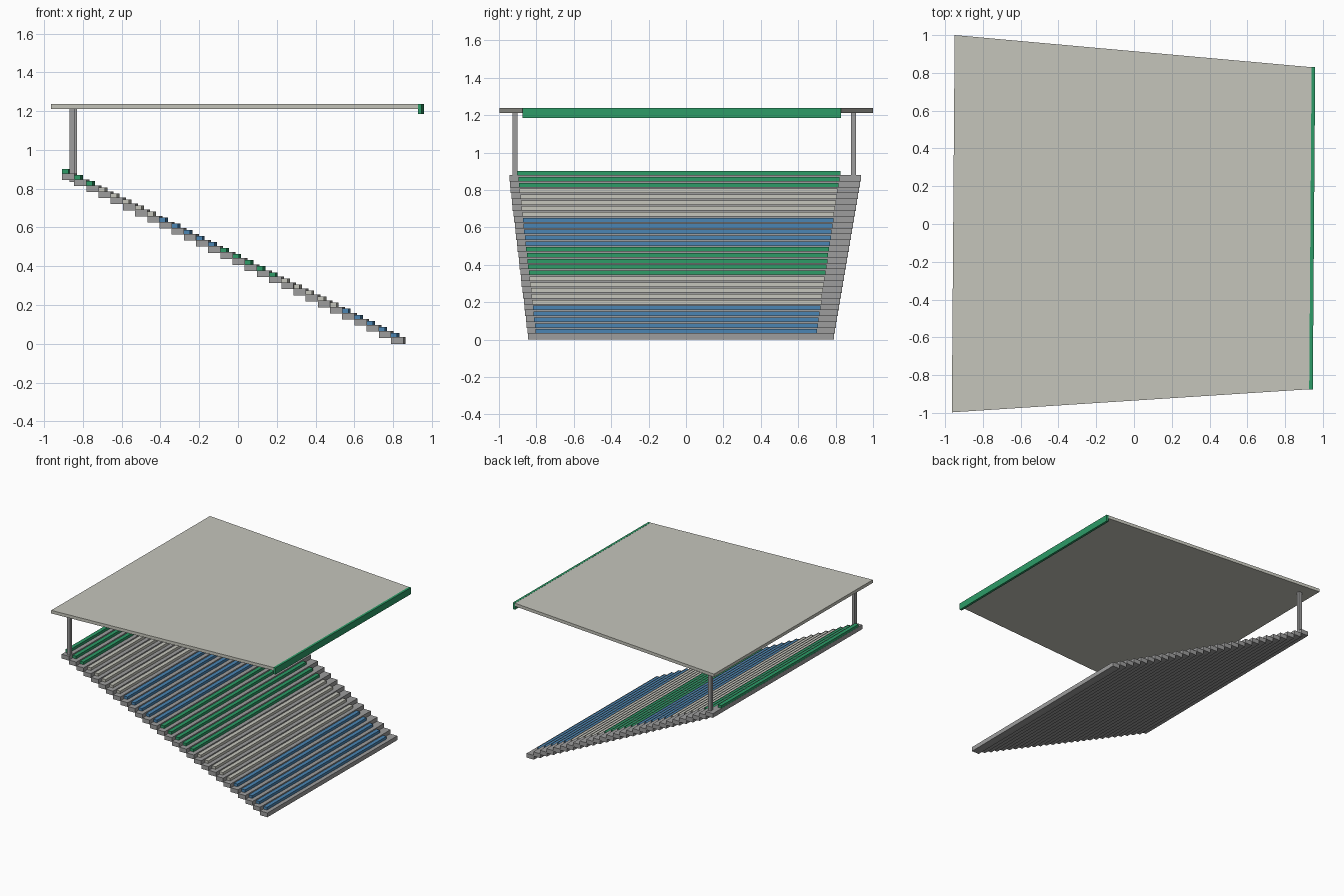
import bpy
import bmesh

if "Cube" in bpy.data.objects:
    bpy.data.objects.remove(bpy.data.objects["Cube"], do_unlink=True)


def material(name, r, g, b):
    m = bpy.data.materials.new(name)
    m.use_nodes = True
    m.diffuse_color = (r, g, b, 1)
    m.node_tree.nodes["Principled BSDF"].inputs["Base Color"].default_value = (r, g, b, 1)
    return m


PALE = material("pale_grey", 0.56, 0.56, 0.50)
CONCRETE = material("concrete_grey", 0.34, 0.34, 0.34)
GREEN = material("green", 0.026, 0.33, 0.135)
BLUE = material("blue", 0.07, 0.235, 0.45)

SKEW = 0.0075  # the whole stand is turned very slightly in plan


def slab(name, x_back, x_front, y_back, y_front, z0, z1, mat):
    """Extruded plan outline; y_back and y_front are (low, high) pairs."""
    plan = [(x_back, y_back[0]), (x_front, y_front[0]),
            (x_front, y_front[1]), (x_back, y_back[1])]
    bm = bmesh.new()
    base = bm.faces.new([bm.verts.new((x + SKEW * y, y, z0)) for x, y in plan])
    top = bmesh.ops.extrude_face_region(bm, geom=[base])["geom"]
    bmesh.ops.translate(bm, vec=(0, 0, z1 - z0),
                        verts=[v for v in top if isinstance(v, bmesh.types.BMVert)])
    bmesh.ops.recalc_face_normals(bm, faces=bm.faces)
    mesh = bpy.data.meshes.new(name)
    bm.to_mesh(mesh)
    bm.free()
    mesh.materials.append(mat)
    obj = bpy.data.objects.new(name, mesh)
    bpy.context.collection.objects.link(obj)
    return obj


# Terrace steps with a bench seat at the back of each, in colour bands of five
STEPS = 28
RUN, RISE = 0.0628, 0.0313
BANDS = [BLUE, PALE, GREEN, BLUE, PALE, GREEN]
for i in range(STEPS):
    t = i / (STEPS - 1)
    back = 0.795 - RUN * i
    z = RISE * i
    ends = (-0.845 - 0.10 * t, 0.79 + 0.145 * t)
    slab(f"step_{i + 1}", back, back + 0.064, ends, ends, z, z + 0.0345, CONCRETE)
    ends = (-0.805 - 0.095 * t, 0.70 + 0.125 * t)
    slab(f"seat_{i + 1}", back + 0.001, back + 0.032, ends, ends,
         z + 0.0345, z + 0.056, BANDS[i // 5])

# Rear posts
for side, y in (("right", -0.915), ("left", 0.895)):
    ends = (y - 0.013, y + 0.013)
    slab(f"{side}_post", -0.863, -0.837, ends, ends, 0.835, 1.215, CONCRETE)

# Tapered flat roof and its front fascia
slab("roof", -0.957, 0.934, (-0.997, 1.0), (-0.875, 0.83), 1.212, 1.237, PALE)
slab("roof_fascia", 0.934, 0.953, (-0.875, 0.83), (-0.875, 0.83), 1.185, 1.238, GREEN)
